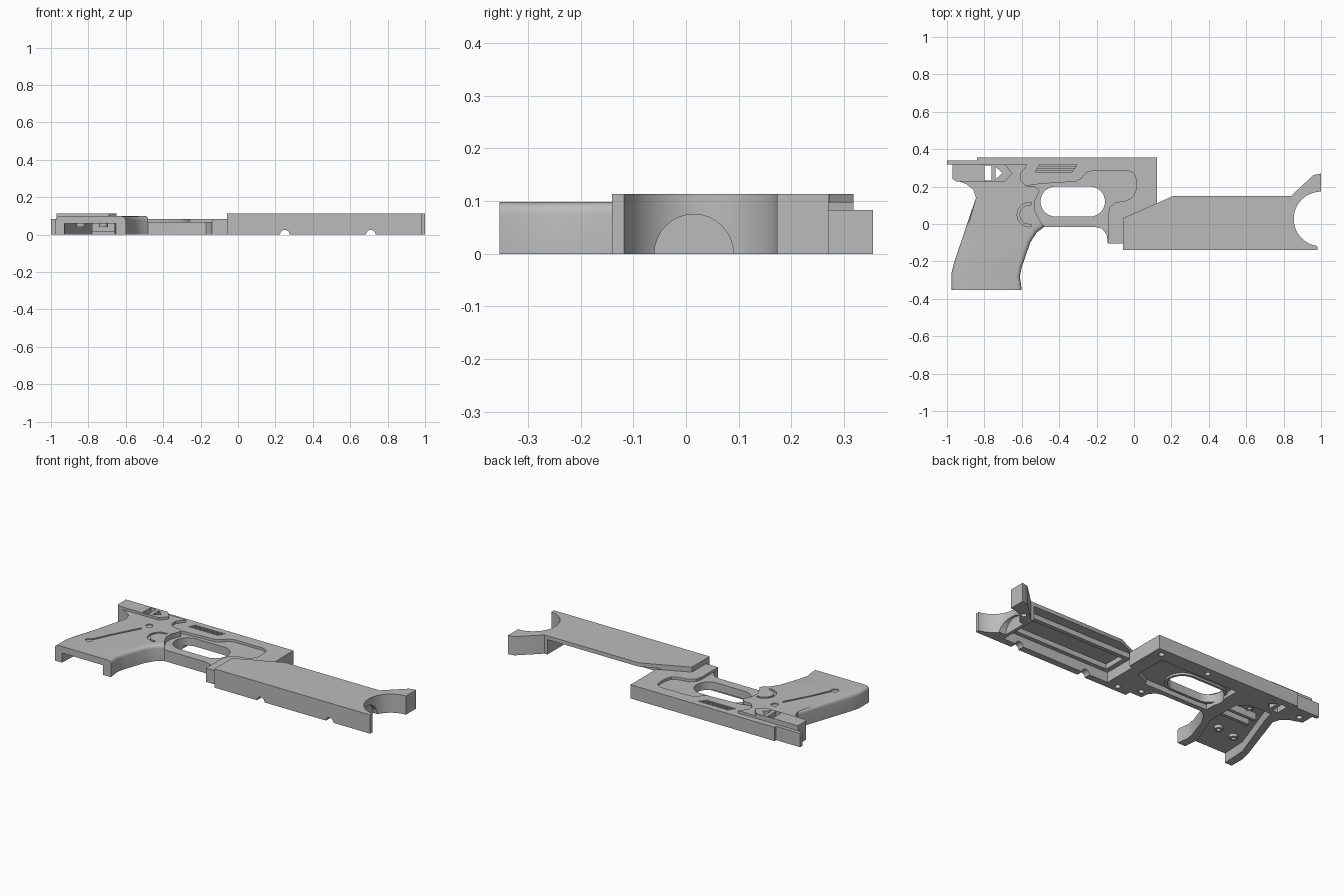
import bpy, bmesh, math
from mathutils import Matrix

cube = bpy.data.objects.get("Cube")
if cube:
    bpy.data.objects.remove(cube, do_unlink=True)

grey = bpy.data.materials.new("plain grey")
grey.use_nodes = True
grey.diffuse_color = (0.5, 0.5, 0.5, 1)
grey.node_tree.nodes["Principled BSDF"].inputs["Base Color"].default_value = (0.5, 0.5, 0.5, 1)


def finish(name, bm):
    bmesh.ops.recalc_face_normals(bm, faces=bm.faces)
    mesh = bpy.data.meshes.new(name)
    bm.to_mesh(mesh)
    bm.free()
    mesh.materials.append(grey)
    obj = bpy.data.objects.new(name, mesh)
    bpy.context.collection.objects.link(obj)
    return obj


def prism(name, pts, z0, z1, round_edge=None, radius=0.022):
    """Extruded outline; top edges that pass round_edge are rounded over."""
    bm = bmesh.new()
    base = bm.faces.new([bm.verts.new((x, y, z0)) for x, y in pts])
    ext = bmesh.ops.extrude_face_region(bm, geom=[base])["geom"]
    for v in ext:
        if isinstance(v, bmesh.types.BMVert):
            v.co.z = z1
    if round_edge:
        edges = [e for e in bm.edges
                 if all(v.co.z > z1 - 1e-5 for v in e.verts)
                 and round_edge((e.verts[0].co + e.verts[1].co) / 2)]
        bmesh.ops.bevel(bm, geom=edges, offset=radius, segments=4,
                        profile=0.5, affect='EDGES', clamp_overlap=True)
    return finish(name, bm)


def rect(x0, x1, y0, y1):
    return [(x0, y0), (x1, y0), (x1, y1), (x0, y1)]


def arc(cx, cy, r, a0, a1, n=16):
    angles = [math.radians(a0 + (a1 - a0) * i / n) for i in range(n + 1)]
    return [(cx + r * math.cos(a), cy + r * math.sin(a)) for a in angles]


def rod(center, r, length, axis='Z'):
    bm = bmesh.new()
    turn = {'Z': Matrix(), 'X': Matrix.Rotation(math.pi / 2, 4, 'Y'),
            'Y': Matrix.Rotation(math.pi / 2, 4, 'X')}[axis]
    bmesh.ops.create_cone(bm, cap_ends=True, segments=32, radius1=r, radius2=r,
                          depth=length, matrix=Matrix.Translation(center) @ turn)
    return finish("cutter", bm)


def cut(obj, cutters):
    """Subtract each cutter from obj, then remove the cutters."""
    bpy.context.view_layer.objects.active = obj
    for c in cutters:
        c.hide_render = True
        mod = obj.modifiers.new("cut", 'BOOLEAN')
        mod.operation, mod.solver, mod.object = 'DIFFERENCE', 'EXACT', c
        bpy.ops.object.modifier_apply(modifier=mod.name)
        bpy.data.objects.remove(c, do_unlink=True)


def hole(pts, z0=-0.1, z1=0.2):
    return prism("cutter", pts, z0, z1)


# Curve where the raised rear frame meets the lower receiver
seam = [(-.48, -.015), (-.505, .02), (-.53, .07), (-.53, .12), (-.505, .18), (-.53, .2),
        (-.58, .205), (-.605, .235), (-.605, .27), (-.57, .318)]

# Grip and rear frame
grip = prism("grip_frame",
             [(-.975, -.354), (-.6, -.354), (-.61, -.28), (-.6, -.23), (-.555, -.1),
              (-.52, -.045)] + seam +
             [(-.97, .318), (-.97, .24), (-.9, .215), (-.86, .185), (-.845, .14),
              (-.96, -.2), (-.975, -.26)],
             0, .098, lambda c: -.35 < c.y < .13 and (c.x < -.7 or c.y < -.03))
groove = [(-.712, .09), (-.70, .085), (-.78, -.06), (-.845, -.2), (-.857, -.195), (-.792, -.06)]
cut(grip, [
    hole([(-.93, -.4), (-.65, -.4), (-.66, -.26), (-.58, -.06), (-.58, .15),
          (-.65, .2), (-.78, .2), (-.8, .13), (-.92, -.2)], -.1, .058),
    hole(groove, .093),
    rod((-.69, .14, .1), .02, .016),
    rod((-.855, -.2, .1), .02, .016),
    hole(arc(-.56, .05, .065, 80, 280) + arc(-.56, .05, .052, 280, 80), .088),
    rod((-.92, .27, 0), .016, .08),
])

# Selector plate with its arrow-shaped end, and windows through plate and frame
plate = prism("selector_plate", [(-.95, .228), (-.69, .228), (-.65, .272), (-.69, .318), (-.97, .318),
                                 (-.97, .24)], .098, .113)
for part in (grip, plate):
    cut(part, [hole(rect(-.8, -.763, .233, .312)),
               hole([(-.74, .24), (-.703, .272), (-.74, .306)])])

tang = prism("rear_tang", rect(-1, -.84, .318, .34), 0, .083)

# Receiver with trigger opening, sunken panel, vents and underside pocket
receiver = prism("receiver",
                 [(-.84, .318), (-.84, .355), (.122, .355), (.122, .11), (-.06, .03),
                  (-.06, -.105), (-.14, -.105), (-.145, -.06), (-.17, -.025), (-.21, -.015)] + seam,
                 0, .083)
panel = [(-.6, .2), (-.5, .215), (-.31, .227), (-.28, .245), (-.255, .275), (-.22, .285),
         (-.03, .285), (0, .27), (.01, .24), (.01, .18), (-.005, .145), (-.04, .125),
         (-.1, .115), (-.13, .09), (-.14, .05), (-.14, -.15), (-.6, -.15)]
stadium = arc(-.235, .12, .08, -90, 90) + arc(-.42, .12, .08, 90, 270)
lip = arc(-.235, .12, .095, -90, 90) + arc(-.42, .12, .095, 90, 270)
vents = []
for row in range(4):
    y = .279 + row * .0105
    x = -.53 + row * .007
    vents.append(hole([(x, y), (x + .2, y), (x + .205, y + .007), (x + .005, y + .007)], .065))
cut(receiver, [hole(panel, .068), hole(rect(-.49, .03, .015, .265), -.1, .032),
               hole(stadium)] + vents +
    [rod((x, .31, 0), .016, .06) for x in (-.7, -.25, .07)] +
    [rod((-.1, -.06, 0), .016, .08)])

# Rim standing around the trigger opening inside the pocket
rim = prism("trigger_opening_rim", lip, .02, .034)
cut(rim, [hole(stadium)])

# Fore block: scooped end, side open at the back under a thin top, and half-round bore
fore = prism("fore_block",
             [(-.06, -.14), (.98, -.14)] + arc(1, .027, .146, 262, 90, 28) +
             [(1, .27), (.96, .262), (.84, .15), (.21, .15), (-.06, .03)], 0, .113)
cut(fore, [hole(rect(.1, .82, -.1, .2), -.1, .06),
           hole(rect(.1, .82, .09, .2), -.1, .09),
           hole(rect(.13, .79, -.075, .065), -.1, .09),
           rod((.95, .015, 0), .075, .22, 'X')] +
    [rod((x, -.12, 0), .025, .1, 'Y') for x in (.25, .71)] +
    [rod((x, y, 0), .016, .08) for x, y in ((.03, -.1), (.9, .16))])

# Bosses and ribs inside the grip
for i, (x, y) in enumerate([(-.84, -.18), (-.72, -.16), (-.7, .12)]):
    boss = rod((x, y, .05), .024, .02)
    boss.name = f"grip_boss_{i + 1}"
    cut(boss, [rod((x, y, .04), .012, .03)])
for i, y in enumerate((.0, .06)):
    prism(f"grip_rib_{i + 1}", rect(-.78, -.58, y, y + .02), .015, .06)

# Smooth the rounded surfaces, keeping edges sharp
bpy.ops.object.select_all(action='DESELECT')
for obj in bpy.context.collection.objects:
    if obj.type == 'MESH' and grey.name in obj.data.materials:
        obj.select_set(True)
        bpy.context.view_layer.objects.active = obj
bpy.ops.object.shade_smooth_by_angle(angle=math.radians(32))
